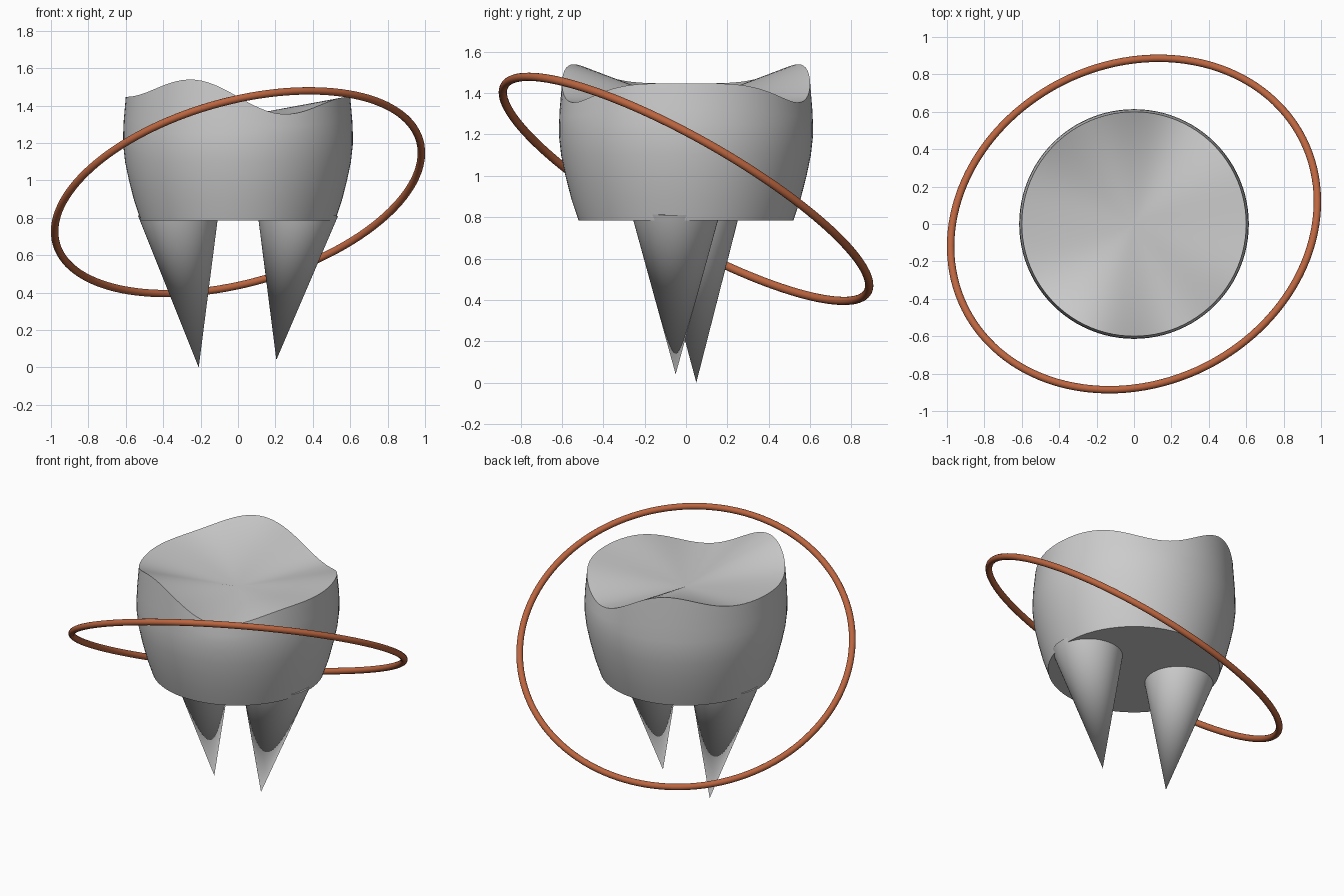
import bpy, bmesh, math
from mathutils import Vector

if "Cube" in bpy.data.objects:
    bpy.data.objects.remove(bpy.data.objects["Cube"])


def finish(name, bm, angle=40):
    bmesh.ops.recalc_face_normals(bm, faces=bm.faces)
    me = bpy.data.meshes.new(name)
    bm.to_mesh(me)
    bm.free()
    ob = bpy.data.objects.new(name, me)
    bpy.context.collection.objects.link(ob)
    smooth(ob, angle)
    return ob


def smooth(ob, angle):
    bpy.ops.object.select_all(action='DESELECT')
    ob.select_set(True)
    bpy.context.view_layer.objects.active = ob
    bpy.ops.object.shade_smooth_by_angle(angle=math.radians(angle))


# Crown: lathed wall with a wavy rim and a sunken fan on top
SEG = 96
PROFILE = [(0.52, 0.785), (0.555, 0.89), (0.583, 1.0), (0.604, 1.1),
           (0.614, 1.19), (0.614, 1.25), (0.611, 1.32), (0.60, 1.447)]
bm = bmesh.new()
rings = []
for r, z in PROFILE:
    lift = max(0, (z - 1.25) / (1.447 - 1.25))
    ring = []
    for i in range(SEG):
        t = 2 * math.pi * i / SEG
        wave = -0.341 * math.cos(t) * abs(math.sin(t)) ** 4.5
        ring.append(bm.verts.new((r * math.cos(t), r * math.sin(t), z + lift * wave)))
    rings.append(ring)
for a, b in zip(rings, rings[1:]):
    for i in range(SEG):
        j = (i + 1) % SEG
        bm.faces.new((a[i], a[j], b[j], b[i]))
bm.faces.new(rings[0])
centre = bm.verts.new((0, 0, 1.34))
for i in range(SEG):
    bm.faces.new((rings[-1][i], rings[-1][(i + 1) % SEG], centre))
finish("crown", bm)


# Roots: splayed cones pushed slightly into the crown
def root(name, tip, base, radius):
    tip, base = Vector(tip), Vector(base)
    axis = base - tip
    bpy.ops.mesh.primitive_cone_add(vertices=64, radius1=radius, radius2=0,
                                    depth=axis.length, location=(tip + base) / 2)
    ob = bpy.context.object
    ob.name = name
    ob.rotation_euler = (-axis).to_track_quat('Z', 'Y').to_euler()
    smooth(ob, 40)


root("left_root", (-0.21, 0.05, 0.0), (-0.317, 0.045, 0.84), 0.22)
root("right_root", (0.205, -0.05, 0.04), (0.317, -0.05, 0.84), 0.22)

# Tilted orbit ring
bpy.ops.mesh.primitive_torus_add(major_radius=1.01, minor_radius=0.02,
                                 major_segments=128, minor_segments=16,
                                 location=(0, 0, 0.937))
ring = bpy.context.object
ring.name = "tilted_ring"
ring.rotation_euler = Vector((-0.24, 0.48, 0.844)).to_track_quat('Z', 'Y').to_euler()
smooth(ring, 60)
mat = bpy.data.materials.new("rust")
mat.diffuse_color = (0.5, 0.13, 0.05, 1)
mat.use_nodes = True
mat.node_tree.nodes["Principled BSDF"].inputs["Base Color"].default_value = mat.diffuse_color
ring.data.materials.append(mat)
